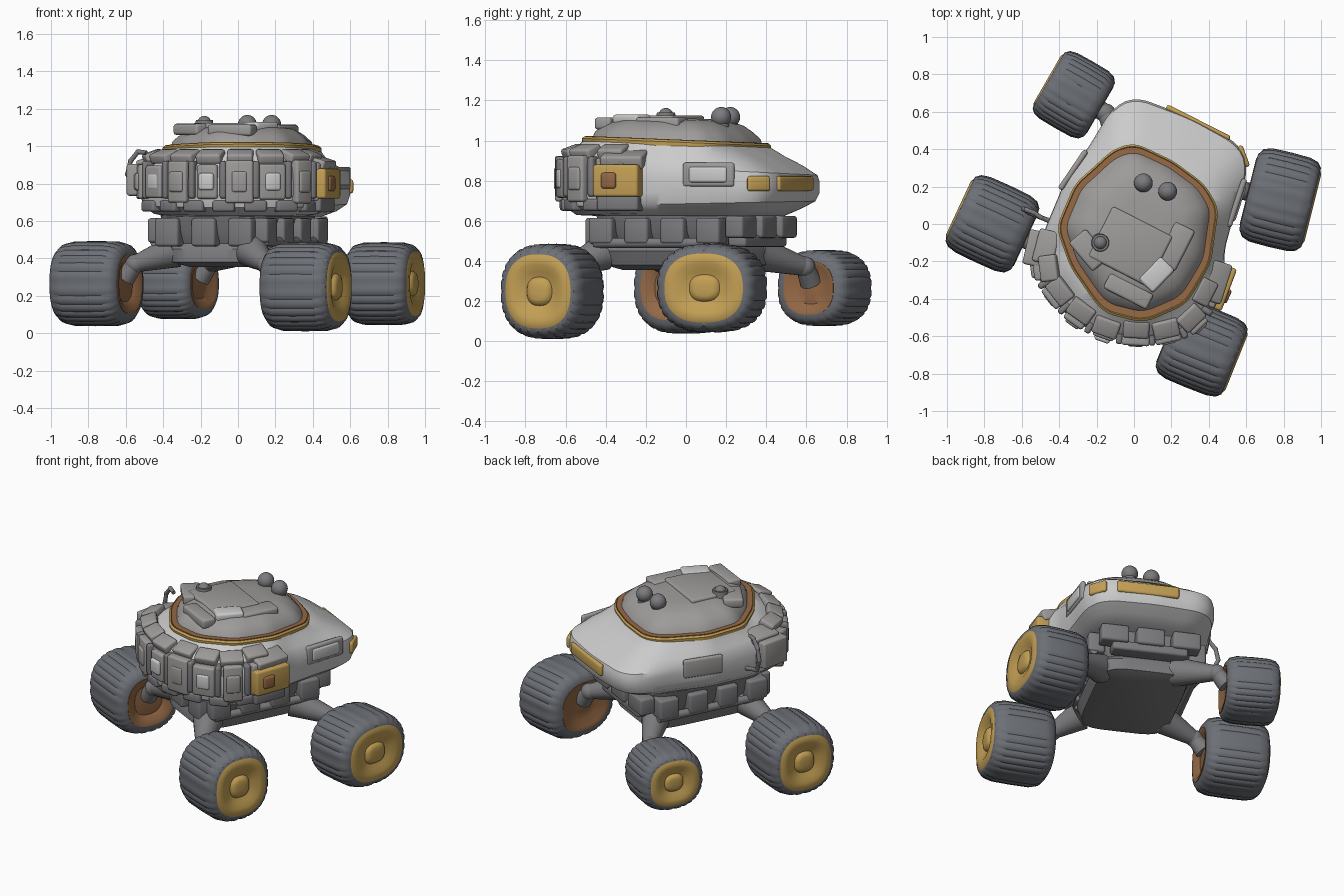
import bpy, bmesh, math, random
from mathutils import Matrix, Vector

if "Cube" in bpy.data.objects:
    bpy.data.objects.remove(bpy.data.objects["Cube"])

random.seed(4)
N = 112
YAW = math.radians(-27)          # heading of the vehicle body
MATS = {}
PAL = dict(shell=(.56, .56, .56, 1), dark=(.2, .2, .21, 1), mid=(.34, .33, .32, 1), tyre=(.15, .16, .18, 1),
           yellow=(.55, .35, .09, 1), rust=(.3, .14, .06, 1))


def finish(name, bm, col, angle=35):
    bmesh.ops.recalc_face_normals(bm, faces=bm.faces)
    me = bpy.data.meshes.new(name)
    bm.to_mesh(me)
    bm.free()
    for p in me.polygons:
        p.use_smooth = True
    me.set_sharp_from_angle(angle=math.radians(angle))
    if col not in MATS:
        MATS[col] = bpy.data.materials.new(col)
        MATS[col].diffuse_color = PAL[col]
    me.materials.append(MATS[col])
    ob = bpy.data.objects.new(name, me)
    bpy.context.collection.objects.link(ob)
    return ob


def skin(name, rings, col, closed=False, angle=35):
    """Join rings of equal length into a surface, capped or closed on itself."""
    bm = bmesh.new()
    vs = [[bm.verts.new(p) for p in r] for r in rings]
    n = len(rings[0])
    for k in range(len(vs) if closed else len(vs) - 1):
        a, b = vs[k], vs[(k + 1) % len(vs)]
        for i in range(n):
            bm.faces.new((a[i], a[(i + 1) % n], b[(i + 1) % n], b[i]))
    if not closed:
        bm.faces.new(vs[0])
        bm.faces.new(vs[-1])
    return finish(name, bm, col, angle)


def box(name, pos, size, rot=YAW, col='mid', bev=.015, tilt=0):
    bm = bmesh.new()
    bmesh.ops.create_cube(bm, size=1)
    bmesh.ops.scale(bm, vec=size, verts=bm.verts)
    bmesh.ops.bevel(bm, geom=bm.edges[:], offset=bev, segments=3, affect='EDGES', profile=.5)
    bm.transform(Matrix.Translation(pos) @ Matrix.Rotation(rot, 4, 'Z') @ Matrix.Rotation(tilt, 4, 'X'))
    return finish(name, bm, col)


def rod(name, a, b, r1, r2, col='dark'):
    a, b = Vector(a), Vector(b)
    bm = bmesh.new()
    bmesh.ops.create_cone(bm, cap_ends=True, segments=24, radius1=r1, radius2=r2, depth=(b - a).length)
    bm.transform(Matrix.Translation((a + b) / 2) @ (b - a).to_track_quat('Z', 'Y').to_matrix().to_4x4())
    return finish(name, bm, col)


def ball(name, pos, r, col='dark'):
    bm = bmesh.new()
    bmesh.ops.create_uvsphere(bm, u_segments=24, v_segments=14, radius=r, matrix=Matrix.Translation(pos))
    return finish(name, bm, col)


def local(x, y, z):
    return (x * math.cos(YAW) - y * math.sin(YAW), x * math.sin(YAW) + y * math.cos(YAW), z)


# plan outlines as radius over angle around a shared centre
CX, CY = .03, 0


def polar(points):
    tab = sorted((math.atan2(y - CY, x - CX) % math.tau, math.hypot(x - CX, y - CY)) for x, y in points)
    tab = [(tab[-1][0] - math.tau, tab[-1][1])] + tab + [(tab[0][0] + math.tau, tab[0][1])]

    def raw(t):
        t %= math.tau
        for (t0, r0), (t1, r1) in zip(tab, tab[1:]):
            if t0 <= t <= t1:
                f = (t - t0) / (t1 - t0)
                x = (1 - f) * r0 * math.cos(t0) + f * r1 * math.cos(t1)
                y = (1 - f) * r0 * math.sin(t0) + f * r1 * math.sin(t1)
                return math.hypot(x, y)
    return lambda t: sum(raw(t + d) for d in (-.1, -.05, 0, .05, .1)) / 5


hull_r = polar([(0, .68), (.3, .57), (.57, .42), (.61, .32), (.54, .08), (.48, -.15), (.48, -.3), (.41, -.44),
                (.33, -.57), (.1, -.63), (-.15, -.61), (-.35, -.5), (-.53, -.27), (-.5, -.1), (-.43, .08),
                (-.36, .25), (-.22, .44), (-.09, .64)])
deck_r = polar([(0, .41), (.2, .32), (.36, .2), (.43, .08), (.39, -.2), (.26, -.41), (.05, -.5), (-.15, -.45),
                (-.32, -.22), (-.39, -.02), (-.3, .2), (-.1, .38)])


def ring(z, t=0, s=1, slope=0):
    out = []
    for i in range(N):
        a = math.tau * i / N
        r = s * (hull_r(a) * (1 - t) + deck_r(a) * t)
        y = CY + r * math.sin(a)
        out.append((CX + r * math.cos(a), y, z - slope * y))
    return out


def on_hull(name, deg, z, size, col='mid', out=0, tilt=0):
    """Box sitting on the hull side, its thickness along the surface normal."""
    a = math.radians(deg)

    def pt(t):
        return Vector((CX + hull_r(t) * math.cos(t), CY + hull_r(t) * math.sin(t), z))
    tan = (pt(a + .1) - pt(a - .1)).normalized()
    nrm = Vector((tan.y, -tan.x, 0))
    return box(name, pt(a) + nrm * out, (size[0], size[2], size[1]), math.atan2(tan.y, tan.x), col, .014, tilt)


# hull shell, raised deck and the rim between them
skin('hull_shell', [ring(.625, 0, .74), ring(.645, 0, .87, -.03), ring(.685, 0, .97, -.02), ring(.74, 0, 1),
                    ring(.81, 0, 1, .02), ring(.86, .04, 1, .05), ring(.905, .3, 1, .055), ring(.945, .65, 1, .05),
                    ring(.985, 1, 1.03, .04)], 'shell')
skin('deck_rim', [ring(.97, 1, 1.05, .04), ring(.99, 1, 1.055, .04), ring(1.0, 1, 1.03, .04),
                  ring(.975, 1, .98, .04)], 'yellow', True)
skin('deck_groove', [ring(.97, 1, 1.02, .04), ring(1.003, 1, 1.02, .04), ring(1.003, 1, .95, .04)], 'rust')
skin('upper_deck', [ring(.98, 1, .96, .04), ring(1.025, 1, .92, .045), ring(1.06, 1, .82, .05),
                    ring(1.085, 1, .72, .045), ring(1.103, 1, .58, .04), ring(1.11, 1, .3, .03)], 'mid')

# fittings on top of the deck
box('deck_hatch', (-.02, -.12, 1.105), (.36, .3, .04))
box('deck_plate_front', (.12, -.27, 1.105), (.11, .17, .05), YAW - .3, 'shell')
box('deck_plate_left', (-.24, -.14, 1.09), (.2, .12, .06), YAW - .4)
box('deck_plate_right', (.22, -.12, 1.085), (.12, .24, .06))
box('deck_plate_nose', (-.03, -.36, 1.085), (.26, .09, .06))
rod('deck_turret', (-.18, -.1, 1.08), (-.18, -.1, 1.14), .055, .045)
ball('deck_turret_cap', (-.18, -.1, 1.125), .037)
for i, (x, y, r) in enumerate([(.05, .22, .05), (.18, .175, .05)]):
    rod(f'sensor_stalk_{i}', (x, y, 1.02), (x, y, 1.11), .045, .035)
    ball(f'sensor_ball_{i}', (x, y, 1.117), r)

# front armour blocks with inset plates, varied round the nose
for i, d in enumerate(range(204, 318, 16)):
    h = random.uniform(.17, .24)
    on_hull(f'nose_block_{i}', d, .81, (random.uniform(.11, .16), h, .07), out=random.uniform(-.025, -.005))
    on_hull(f'nose_plate_{i}', d, .81, (.085, h * .5, .04), 'shell' if i % 2 else 'mid', out=.012)
    on_hull(f'nose_brow_{i}', d, .945, (.14, .055, .1), out=random.uniform(-.07, -.05), tilt=.35)
    on_hull(f'nose_lip_{i}', d + 8, .68, (.12, .06, .07), 'dark', out=-.035)
    on_hull(f'nose_rib_{i}', d + 8, .82, (.035, .2, .08), 'dark', out=-.015)

# lamp pods, rear strip and side panels
on_hull('lamp_pod_right', 322, .80, (.24, .16, .1), 'yellow', out=.0)
on_hull('lamp_lens_right', 319, .80, (.08, .08, .05), 'rust', out=.04)
on_hull('lamp_hood_right', 324, .905, (.22, .07, .13), 'mid', out=-.04, tilt=.3)
on_hull('lamp_sill_right', 322, .69, (.22, .08, .1), 'dark', out=-.03)
on_hull('lamp_pod_left', 194, .82, (.19, .17, .12), 'mid', out=.01)
on_hull('lamp_hood_left', 192, .91, (.18, .06, .12), 'mid', out=-.04, tilt=.3)
on_hull('side_panel_right', 12, .83, (.27, .12, .03), 'mid', out=-.006)
on_hull('side_inset_right', 12, .83, (.2, .08, .03), 'shell', out=.002)
on_hull('side_panel_left', 141, .82, (.25, .12, .03), 'mid', out=-.006)
on_hull('rear_strip', 60, .785, (.38, .075, .03), 'yellow', out=-.006)
on_hull('rear_corner_strip', 33, .785, (.12, .075, .03), 'yellow', out=-.005)

# hooked aerial on the left flank
hook = [(-.49, .03, .965), (-.535, .06, .97), (-.575, .075, .92), (-.59, .08, .85), (-.56, .06, .77), (-.46, .02, .74)]
for i, (a, b) in enumerate(zip(hook, hook[1:])):
    rod(f'aerial_{i}', a, b, .012, .013, 'dark')
    ball(f'aerial_joint_{i}', b, .014, 'dark')


# undercarriage: rounded block loft
def slab_ring(z, a, b, n=5):
    out = []
    for i in range(64):
        t = math.tau * i / 64
        c, s = math.cos(t), math.sin(t)
        out.append(local(a * math.copysign(abs(c) ** (2 / n), c), b * math.copysign(abs(s) ** (2 / n), s), z))
    return out


skin('undercarriage', [slab_ring(.355, .18, .3), slab_ring(.38, .27, .37), slab_ring(.45, .3, .37),
                       slab_ring(.48, .27, .35), slab_ring(.54, .31, .38), slab_ring(.64, .33, .4)], 'dark')
for sx in (-1, 1):
    for k, y in enumerate((-.3, -.1, .1, .3)):
        box(f'side_gearbox_{sx}_{k}', local(sx * .31, y, .55), (.1, .13, .13), col='dark')
    rod(f'side_pipe_{sx}', local(sx * .33, -.34, .49), local(sx * .33, .36, .49), .025, .025)
for k, x in enumerate((-.22, 0, .22)):
    box(f'front_gearbox_{k}', local(x, -.36, .54), (.14, .12, .15), col='dark')
    box(f'rear_gearbox_{k}', local(x, .42, .57), (.17, .1, .11), col='dark')
box('rear_bumper', local(0, .4, .5), (.46, .1, .06), col='dark')


# wheels: squarish lathe with treads, dished yellow hub outside, rust dish inside
def lathe(name, prof, c, ang, rh, rz, hw, col, teeth=False):
    rings = []
    for u, r in prof:
        row = []
        for i in range(N):
            t = math.tau * i / N
            co, si = math.cos(t), math.sin(t)
            k = r * (1 - (.025 if teeth and r > .9 and i % 4 == 0 else 0))
            h = k * rh * math.copysign(abs(co) ** .82, co)
            v = k * rz * math.copysign(abs(si) ** .82, si)
            row.append((c[0] + u * hw * math.cos(ang) - h * math.sin(ang),
                        c[1] + u * hw * math.sin(ang) + h * math.cos(ang), c[2] + v))
        rings.append(row)
    return skin(name, rings, col, angle=40)


TYRE = [(-.8, .55), (-1, .66), (-.98, .8), (-.85, .93), (-.6, .99), (0, 1), (.6, .99), (.85, .94), (.98, .84),
        (1, .74), (.8, .6)]
HUB = [(.6, .76), (.99, .78), (1.04, .7), (1.03, .56), (.95, .42), (.9, .3), (.98, .26), (1.02, .18), (1.02, .04)]
DISH = [(-.5, .7), (-1.01, .7), (-1.0, .6), (-.85, .42), (-.88, .2), (-.88, .04)]
WHEELS = {
    'front_right': ((.36, -.665, .248), -22, .225, .238, .195, (.3, -.34)),
    'rear_right': ((.78, .13, .265), -14, .26, .222, .175, (.3, .24)),
    'front_left': ((-.755, 0, .265), 155, .225, .228, .195, (-.28, -.27)),
    'rear_left': ((-.32, .69, .265), 150, .205, .19, .16, (-.22, .3)),
}
for n, (c, deg, rh, rz, hw, hip) in WHEELS.items():
    a = math.radians(deg)
    lathe(n + '_tyre', TYRE, c, a, rh, rz, hw, 'tyre', True)
    lathe(n + '_hub', HUB, c, a, rh, rz, hw, 'yellow')
    lathe(n + '_inner_dish', DISH, c, a, rh, rz, hw, 'rust')
    inner = (c[0] - hw * .85 * math.cos(a), c[1] - hw * .85 * math.sin(a), c[2] + .03)
    knee = (inner[0] - .06 * math.cos(a), inner[1] - .06 * math.sin(a), .37)
    rod(n + '_axle', inner, knee, .055, .045)
    ball(n + '_knee', knee, .052)
    rod(n + '_arm', knee, local(hip[0] * .85, hip[1], .44), .045, .09)

for m in bpy.data.materials:
    if m.users and not m.is_grease_pencil:
        m.use_nodes = True
        m.node_tree.nodes["Principled BSDF"].inputs["Base Color"].default_value = m.diffuse_color
